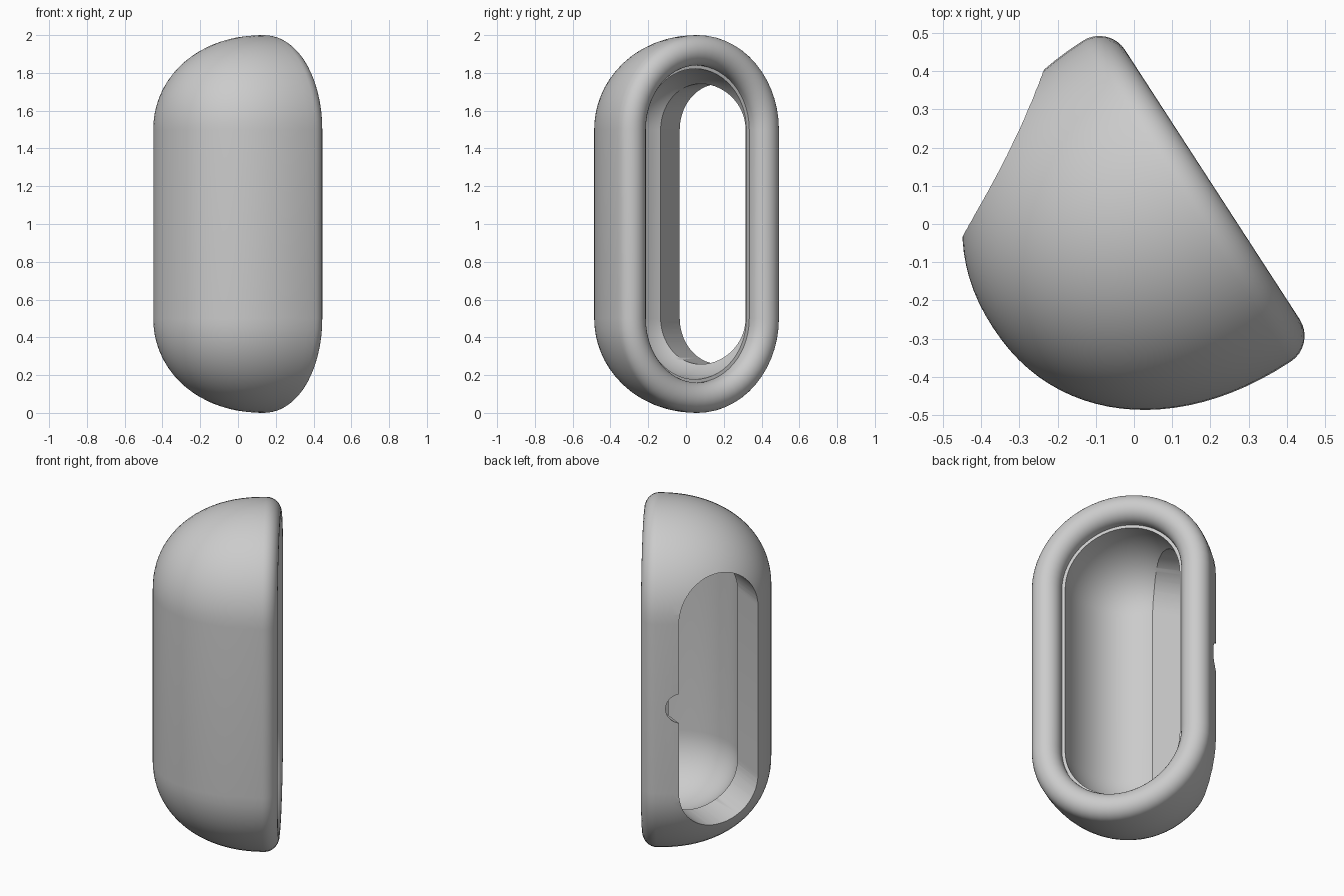
import bpy, bmesh, math
from mathutils import Vector

if "Cube" in bpy.data.objects:
    bpy.data.objects.remove(bpy.data.objects["Cube"])

UP = Vector((0, 0, 1))
SIDE = Vector((0.544, -0.839, 0))      # across the open face
OUT = Vector((0.839, 0.544, 0))        # out of the open face
WIN_SIDE = Vector((0.443, 0.897, 0))   # across the side window
WIN_OUT = Vector((-0.897, 0.443, 0))   # out of the side window


def stadium(r, straight, seg=28):
    """Upright pill outline as (across, height) pairs."""
    pts = []
    for sign, start in ((1, 0), (-1, math.pi)):
        for i in range(seg + 1):
            a = start + math.pi * i / seg
            pts.append((r * math.cos(a), r * math.sin(a) + sign * straight))
    return pts


def loft(name, rings, origin, across, along, straight, closed_poles):
    """Skin pill outlines of (radius, offset) along an axis."""
    bm = bmesh.new()
    loops = []
    for r, w in rings:
        loops.append([bm.verts.new(origin + across * u + UP * z + along * w)
                      for u, z in stadium(r, straight)])
    for a, b in zip(loops, loops[1:]):
        for i in range(len(a)):
            j = (i + 1) % len(a)
            bm.faces.new((a[i], a[j], b[j], b[i]))
    if not closed_poles:
        bm.faces.new(loops[0])
        bm.faces.new(loops[-1])
    bmesh.ops.remove_doubles(bm, verts=bm.verts[:], dist=1e-5)
    bmesh.ops.recalc_face_normals(bm, faces=bm.faces[:])
    mesh = bpy.data.meshes.new(name)
    bm.to_mesh(mesh)
    bm.free()
    obj = bpy.data.objects.new(name, mesh)
    bpy.context.collection.objects.link(obj)
    return obj


def bowl(radius, rim, depth, steps, power=2.15):
    """Rounded bowl profile from its bottom to its rim."""
    e = 2 / power
    pts = []
    for i in range(steps + 1):
        a = math.pi / 2 * i / steps
        s, c = math.sin(a), max(0.0, math.cos(a))
        pts.append((radius * s ** e, rim - depth * c ** e))
    return pts


# Shell: outer bowl, rolled rim, small ledge, inner cavity
profile = bowl(0.5, 0.148, 0.605, 24)
for i in range(1, 17):
    a = math.pi * i / 16
    profile.append((0.42 + 0.08 * math.cos(a), 0.148 + 0.08 * math.sin(a)))
profile.append((0.34, 0.13))
profile += reversed(bowl(0.322, 0.13, 0.41, 20))
shell = loft("shell", profile, SIDE * 0.025 + UP, SIDE, OUT, 0.5, True)

# Side window and the small thumb notch on its edge
win_centre = Vector((-0.3475, 0.1875, 1))
cutters = [
    loft("window_cutter", [(0.2425, -0.3), (0.2425, 0.3)],
         win_centre, WIN_SIDE, WIN_OUT, 0.5, False),
    loft("notch_cutter", [(0.085, -0.12), (0.085, 0.2)],
         win_centre + WIN_SIDE * 0.222, WIN_SIDE, WIN_OUT, 0.004, False),
]
bpy.context.view_layer.objects.active = shell
shell.select_set(True)
for cutter in cutters:
    cutter.hide_render = True
    mod = shell.modifiers.new(cutter.name, 'BOOLEAN')
    mod.operation = 'DIFFERENCE'
    mod.solver = 'EXACT'
    mod.object = cutter
    bpy.ops.object.modifier_apply(modifier=mod.name)
    bpy.data.objects.remove(cutter)

# Single grey finish
grey = bpy.data.materials.new("plain grey")
grey.diffuse_color = (0.6, 0.6, 0.6, 1)
grey.use_nodes = True
grey.node_tree.nodes["Principled BSDF"].inputs["Base Color"].default_value = grey.diffuse_color
shell.data.materials.clear()
shell.data.materials.append(grey)
for p in shell.data.polygons:
    p.material_index = 0
bpy.ops.object.shade_smooth_by_angle(angle=math.radians(35))
